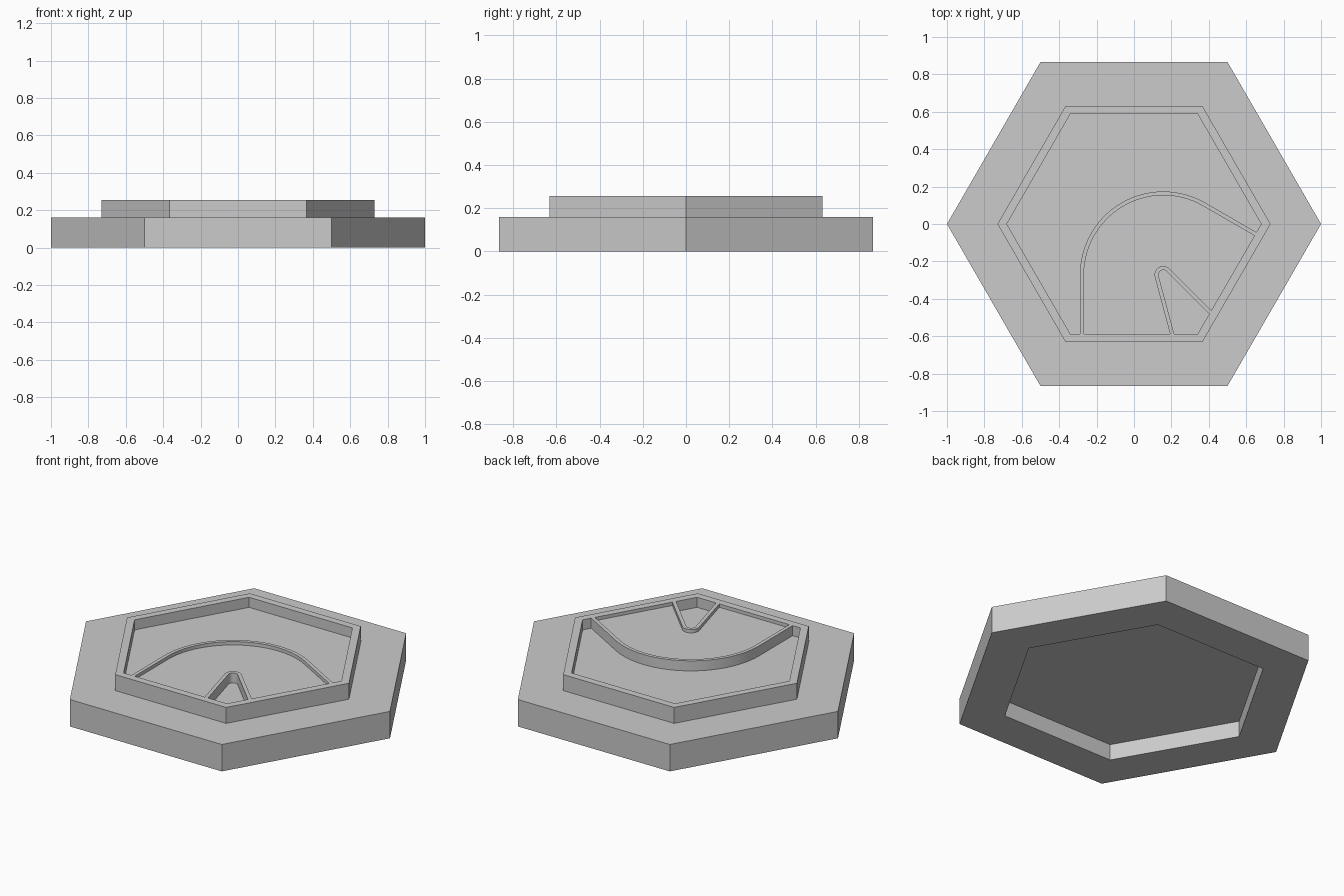
import bpy, bmesh
from math import radians, cos, sin, sqrt
from mathutils import Vector

if "Cube" in bpy.data.objects:
    bpy.data.objects.remove(bpy.data.objects["Cube"], do_unlink=True)

# Main sizes
FLOOR, ROAD, RIM = 0.195, 0.235, 0.255
INNER_R = 0.68
APOTHEM = INNER_R * sqrt(3) / 2
CENTRE = Vector((0.157, -0.272))

grey = bpy.data.materials.new("light grey")
grey.use_nodes = True
grey.diffuse_color = (0.6, 0.6, 0.6, 1)
grey.node_tree.nodes["Principled BSDF"].inputs["Base Color"].default_value = (0.6, 0.6, 0.6, 1)


def polar(degrees, radius=1.0):
    return Vector((cos(radians(degrees)), sin(radians(degrees)))) * radius


def finish(name, bm):
    bmesh.ops.recalc_face_normals(bm, faces=bm.faces)
    mesh = bpy.data.meshes.new(name)
    bm.to_mesh(mesh)
    bm.free()
    mesh.materials.append(grey)
    obj = bpy.data.objects.new(name, mesh)
    bpy.context.collection.objects.link(obj)
    bpy.ops.object.select_all(action='DESELECT')
    obj.select_set(True)
    bpy.context.view_layer.objects.active = obj
    bpy.ops.object.shade_smooth_by_angle(angle=radians(25))
    return obj


def prism(name, points, bottom, top):
    bm = bmesh.new()
    face = bm.faces.new([bm.verts.new((p.x, p.y, bottom)) for p in points])
    extruded = bmesh.ops.extrude_face_region(bm, geom=[face], use_keep_orig=True)["geom"]
    verts = [v for v in extruded if isinstance(v, bmesh.types.BMVert)]
    bmesh.ops.translate(bm, verts=verts, vec=(0, 0, top - bottom))
    return finish(name, bm)


def bend(radius, start, steps=28):
    """Arc about CENTRE with straight tangent legs reaching the two front hex walls."""
    end = 240 - start
    arc = [CENTRE + polar(start + (end - start) * i / steps, radius) for i in range(steps + 1)]

    def leg(point, direction, wall):
        return point + direction * ((APOTHEM - wall.dot(point)) / wall.dot(direction))

    first = leg(arc[0], polar(start + 90), polar(-90))
    last = leg(arc[-1], polar(end - 90), polar(-30))
    return [first] + arc + [last]


# Hexagonal tile: stepped body with a top tray and an underside recess
profile = [(0.74, 0.095), (0.74, 0), (1, 0), (1, 0.16),
           (0.73, 0.16), (0.73, RIM), (INNER_R, RIM), (INNER_R, FLOOR)]
bm = bmesh.new()
rings = [[bm.verts.new((*polar(60 * k, r), z)) for k in range(6)] for r, z in profile]
for low, high in zip(rings, rings[1:]):
    for k in range(6):
        n = (k + 1) % 6
        bm.faces.new((low[k], low[n], high[n], high[k]))
bm.faces.new(rings[0])
bm.faces.new(rings[-1])
finish("hexagon_tile", bm)

# Raised curved road with a thin kerb along each bend
wide_out, wide_in = bend(0.446, 180), bend(0.425, 180)
tight_out, tight_in = bend(0.047, 195), bend(0.026, 195)
prism("road_surface", wide_in + tight_out[::-1], FLOOR, ROAD)
prism("outer_kerb", wide_out + wide_in[::-1], FLOOR, RIM)
prism("inner_kerb", tight_out + tight_in[::-1], FLOOR, RIM)
